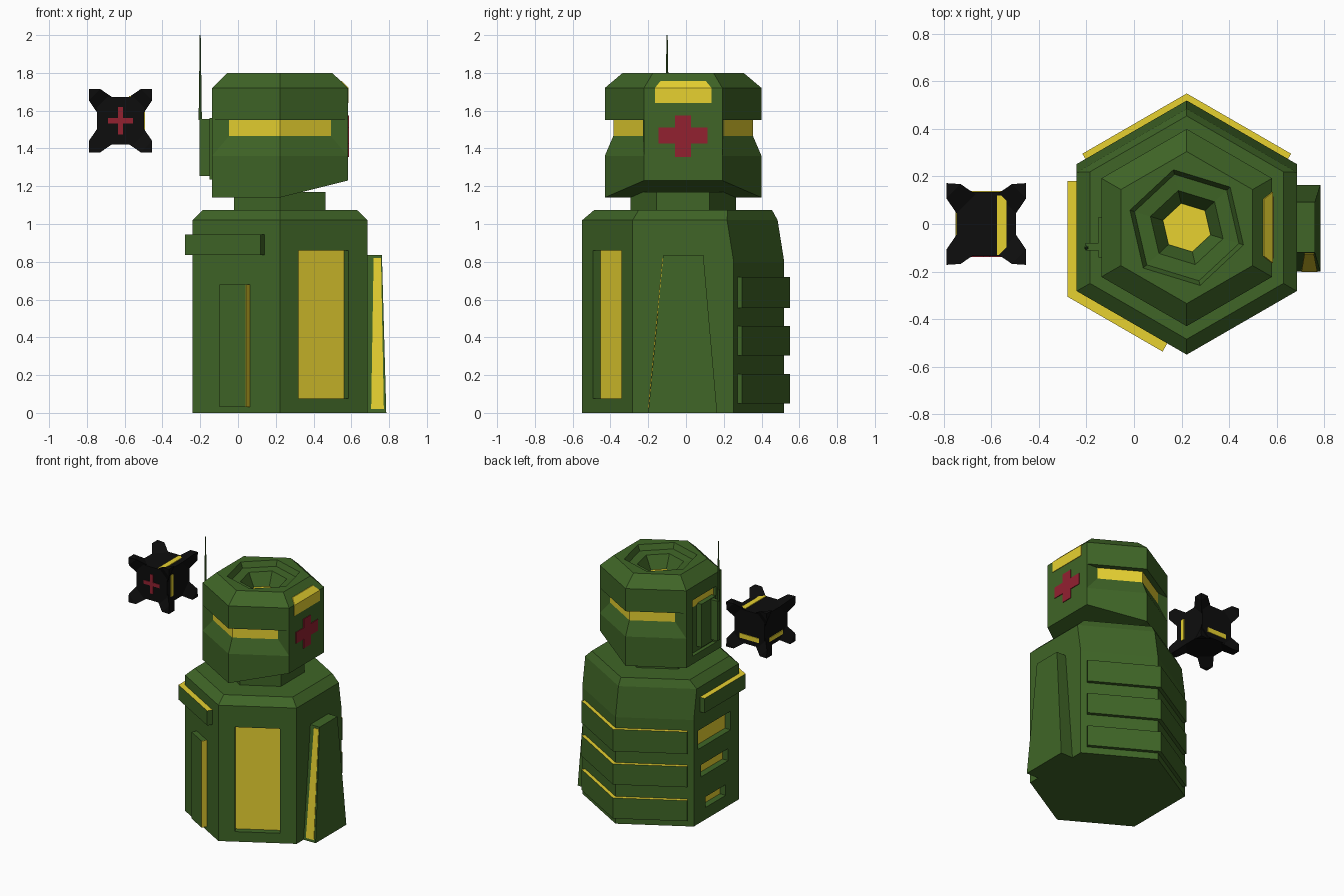
import bpy, bmesh, math
from mathutils import Vector
from itertools import product

if "Cube" in bpy.data.objects:
    bpy.data.objects.remove(bpy.data.objects["Cube"])

C = Vector((0.222, -0.015, 0))      # axis of the tower
AP = 0.463                          # body apothem


def material(name, rgb):
    m = bpy.data.materials.new(name)
    m.diffuse_color = (*rgb, 1)
    m.use_nodes = True
    m.node_tree.nodes["Principled BSDF"].inputs["Base Color"].default_value = m.diffuse_color
    return m


GREEN = material("green", (0.05, 0.13, 0.02))
YELLOW = material("yellow", (0.80, 0.64, 0.03))
RED = material("red", (0.29, 0.015, 0.03))
BLACK = material("black", (0.004, 0.004, 0.004))


def finish(name, bm, *mats):
    bmesh.ops.recalc_face_normals(bm, faces=bm.faces[:])
    me = bpy.data.meshes.new(name)
    bm.to_mesh(me)
    bm.free()
    for m in mats:
        me.materials.append(m)
    ob = bpy.data.objects.new(name, me)
    bpy.context.collection.objects.link(ob)
    return ob


def loft(name, rings, mats, yellow=lambda level, side: False):
    """Skin closed rings; caps are split front to back so they may fold."""
    bm = bmesh.new()
    vs = [[bm.verts.new(p) for p in r] for r in rings]
    n = len(rings[0])
    for l in range(len(vs) - 1):
        for i in range(n):
            j = (i + 1) % n
            f = bm.faces.new((vs[l][i], vs[l][j], vs[l + 1][j], vs[l + 1][i]))
            f.material_index = int(yellow(l, i))
    for r in (vs[0], vs[-1]):
        bm.faces.new(r[:n // 2 + 1])
        bm.faces.new(r[n // 2:] + r[:1])
    bmesh.ops.remove_doubles(bm, verts=bm.verts[:], dist=1e-5)
    return finish(name, bm, *mats)


def hulls(name, groups, mat):
    """One object made of several convex solids."""
    bm = bmesh.new()
    for pts in groups:
        new = [bm.verts.new(p) for p in pts]
        res = bmesh.ops.convex_hull(bm, input=new)
        inner = [g for g in res["geom_interior"] if isinstance(g, bmesh.types.BMVert)]
        bmesh.ops.delete(bm, geom=inner, context='VERTS')
    bmesh.ops.dissolve_limit(bm, angle_limit=0.01, verts=bm.verts[:], edges=bm.edges[:])
    return finish(name, bm, mat)


def box(x0, x1, y0, y1, z0, z1):
    return list(product((x0, x1), (y0, y1), (z0, z1)))


def on_face(deg, u, d, z, ap=AP):
    """Point on a hexagon side: u along it, d outwards."""
    a = math.radians(deg)
    n, t = Vector((math.cos(a), math.sin(a), 0)), Vector((-math.sin(a), math.cos(a), 0))
    return C + n * (ap + d) + t * u + Vector((0, 0, z))


def slab(deg, u0, u1, d0, d1, z0, z1):
    return [on_face(deg, u, d, z) for u, d, z in product((u0, u1), (d0, d1), (z0, z1))]


def hexagon(r, z, turn=0, back=0):
    pts = []
    for k in range(6):
        a = math.radians(-90 + turn + 60 * k)
        y = r * math.sin(a)
        pts.append(C + Vector((r * math.cos(a), y - (back if y > 0 else 0), z)))
    return pts


def cut(ob, cutter):
    m = ob.modifiers.new("cut", 'BOOLEAN')
    m.operation, m.object = 'DIFFERENCE', cutter
    cutter.hide_render = True
    bpy.context.view_layer.objects.active = ob
    bpy.ops.object.modifier_apply(modifier=m.name)
    bpy.data.objects.remove(cutter)


# Body with recessed panels
body = loft("body", [hexagon(.535, 0), hexagon(.535, .8), hexagon(.535, 1.02, back=.035),
                     hexagon(.47, 1.075)], [GREEN])
recesses = [(300, -.154, .152, .075, .86), (180, -.22, .17, .56, .70),
            (180, -.18, .14, .34, .43), (180, -.13, .11, .09, .17)]
for deg, u0, u1, z0, z1 in recesses:
    cut(body, hulls("cutter", [slab(deg, u0, u1, -.05, .1, z0, z1)], GREEN))
hulls("recess_floors", [slab(deg, u0, u1, -.055, -.047, z0, z1)
                        for deg, u0, u1, z0, z1 in recesses], YELLOW)


# Bands folded around a body corner, yellow on top
def band(name, degA, uA, degB, uB, d, z0, z1):
    corner = math.radians((degA + degB) / 2)
    cdir = Vector((math.cos(corner), math.sin(corner), 0)) / math.cos(math.radians(30))
    bm = bmesh.new()
    rows = []
    for z in (z0, z1):
        row = []
        for dd in (d, -.01):
            mid = C + cdir * (AP + dd) + Vector((0, 0, z))
            arc = [on_face(degA, uA, dd, z), mid, on_face(degB, uB, dd, z)]
            row += arc if dd > 0 else arc[::-1]
        rows.append([bm.verts.new(p) for p in row])
    bm.faces.new(rows[0])
    bm.faces.new(rows[1]).material_index = 1
    for i in range(6):
        j = (i + 1) % 6
        bm.faces.new((rows[0][i], rows[0][j], rows[1][j], rows[1][i]))
    finish(name, bm, GREEN, YELLOW)


for i, (z0, z1) in enumerate(((.05, .205), (.305, .46), (.555, .72))):
    band(f"back_vent_{i + 1}", 60, -.225, 120, .225, .026, z0, z1)
band("shoulder_band", 180, -.195, 240, .173, .04, .835, .945)

# Front left raised panel with a yellow side
hulls("front_panel", [slab(240, -.08, .08, -.01, .04, .03, .68)], GREEN)
hulls("front_panel_side", [slab(240, .08, .084, 0, .04, .03, .68)], YELLOW)

# Right side wedge with a yellow front inlay
hulls("side_wedge", [[(x, y, 0) for x in (.67, .785) for y in (-.2, .165)] +
                     [(x, y, .835) for x in (.67, .762) for y in (-.12, .092)]], GREEN)
hulls("side_wedge_inlay", [[(x, -.2 + .0958 * z - o, z) for o in (-.01, .004)
                            for x, z in ((.705, .02), (.772, .02), (.718, .82), (.757, .82))]], YELLOW)

# Neck
loft("neck", [hexagon(.28, 1.06), hexagon(.28, 1.17)], [GREEN])


# Head: each corner has an inner twin so the visor can sink in on four sides
def head_ring(z, r, sunk=False, right_z=None):
    ox, oy = r * .866, r / 2
    ix, iy, ap = (.27, .213, .37) if sunk else (ox, oy, r)
    half = [(ox, oy), (ix, iy), (0, ap), (-ix, iy), (-ox, oy)]
    pts = [(0, -ap), (ix, -iy), (ox, -oy)] + half + [(-ox, -oy), (-ix, -iy)]
    return [C + Vector((x, y, right_z if right_z and x > 0 else z)) for x, y in pts]


head = loft("head", [head_ring(1.14, .415, right_z=1.23), head_ring(1.36, .415),
                     head_ring(1.465, .415, True), head_ring(1.55, .415, True),
                     head_ring(1.55, .415), head_ring(1.72, .415), head_ring(1.8, .32)],
            [GREEN, YELLOW], lambda l, i: l == 2 and i in (0, 4, 5, 9))

# Stepped turned socket in the top, side recess on the left
cut(head, loft("cutter", [hexagon(r, z, 13) for r, z in
                          ((.105, 1.66), (.16, 1.755), (.23, 1.76), (.25, 1.8), (.25, 1.9))], [GREEN]))
loft("socket_lens", [hexagon(.104, 1.65, 13), hexagon(.104, 1.664, 13)], [YELLOW])
cut(head, hulls("cutter", [box(-.25, -.11, -.16, .12, 1.2, 1.62)], GREEN))
hulls("side_recess_floor", [box(-.115, -.107, -.16, .12, 1.55, 1.62)], YELLOW)

# Antenna mount and antenna
hulls("antenna_mount", [box(-.15, -.10, -.14, .03, 1.235, 1.56),
                        box(-.205, -.14, -.112, -.08, 1.255, 1.555)], GREEN)
bpy.ops.mesh.primitive_cone_add(vertices=6, radius1=.01, radius2=.003, depth=.45,
                                location=(-.2, -.1, 1.775))
antenna = bpy.context.object
antenna.name = "antenna"
antenna.data.materials.append(GREEN)

# Lamp folded over the upper right edge of the head
X = .222 + .415 * .866
hulls("head_lamp", [[(x, y, z) for y in (-.165, .135) for x, z in
                     ((X + .004, 1.64), (X + .004, 1.72), (X - .02, 1.64), (X - .03, 1.72))],
                    [(x, y, 1.72) for y in (-.165, .135) for x in (X - .03, X + .004)] +
                    [(x, y, 1.757) for y in (-.135, .105) for x in (X - .06, X - .033)]], YELLOW)

# Cross on the head
hulls("head_cross", [box(X - .01, X + .005, -.145, .115, 1.425, 1.51),
                     box(X - .01, X + .005, -.057, .027, 1.355, 1.575)], RED)

# Flying drone: core block with eight flared corners
D = Vector((-.622, 0, 1.547))
parts = [[D + Vector(p) for p in box(-.125, .125, -.135, .135, -.125, .125)]]
for s in product((-1, 1), repeat=3):
    pts = [(.168, .172, .168), (.1, .1, .1)]
    for a in range(3):
        for low, high in ((.108, .168), (.045, .125)):
            p = [high] * 3
            p[a] = low
            pts.append(p)
    parts.append([D + Vector([c * k for c, k in zip(p, s)]) for p in pts])
hulls("drone", parts, BLACK)


def on_drone(*b):
    return [D + Vector(p) for p in box(*b)]


hulls("drone_cross", [on_drone(-.065, .065, -.139, -.13, -.014, .014),
                      on_drone(-.014, .014, -.139, -.13, -.072, .072)], RED)
hulls("drone_strips", [on_drone(.045, .085, -.13, .12, .12, .13),
                       on_drone(.12, .13, -.09, -.06, -.08, .08),
                       on_drone(-.08, .08, .13, .139, -.09, -.055),
                       on_drone(-.13, -.12, -.08, .08, -.09, -.06)], YELLOW)
